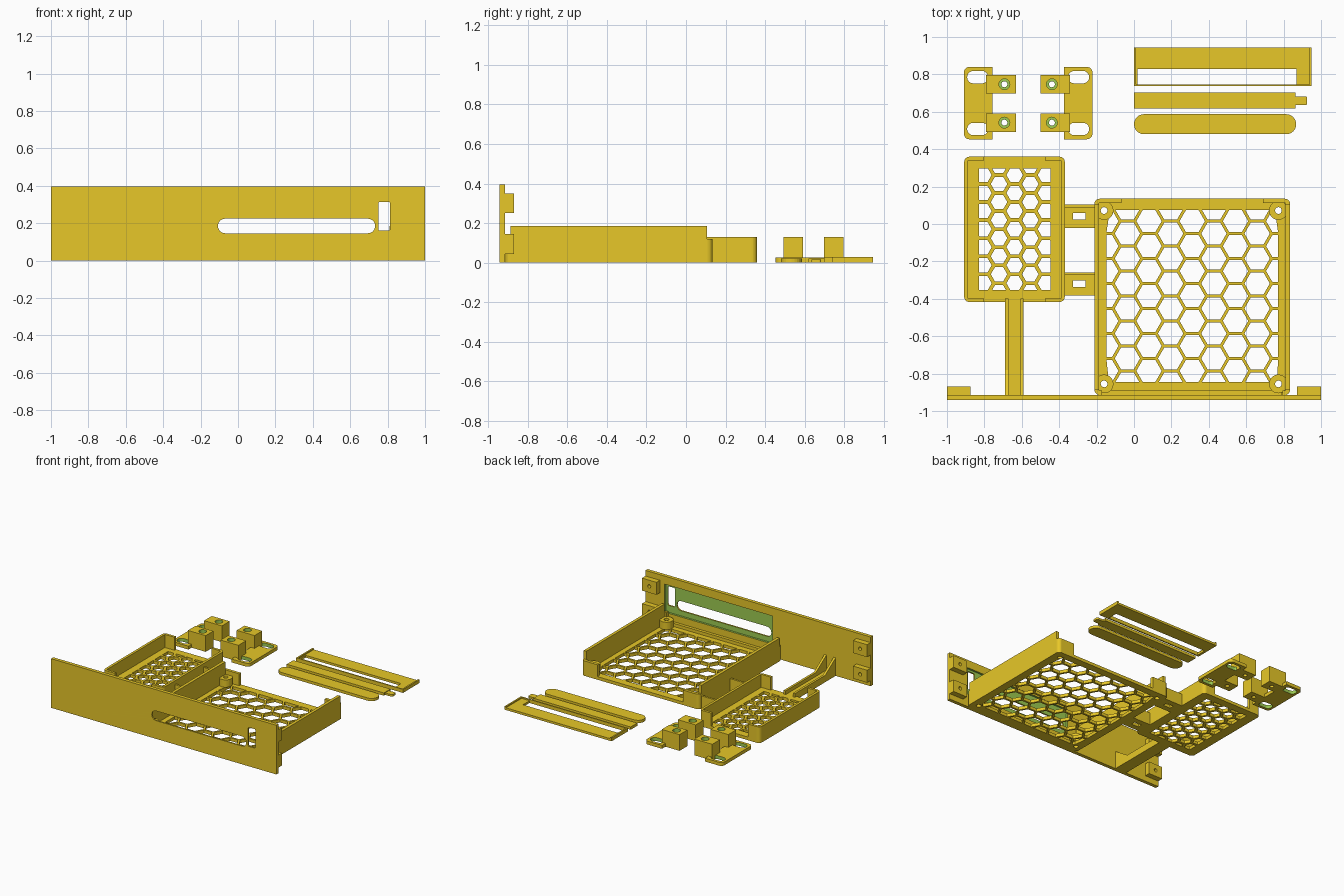
import bpy, bmesh, math
from mathutils import Matrix

if "Cube" in bpy.data.objects:
    bpy.data.objects.remove(bpy.data.objects["Cube"])


def material(name, rgb):
    m = bpy.data.materials.new(name)
    m.diffuse_color = (*rgb, 1)
    m.use_nodes = True
    m.node_tree.nodes["Principled BSDF"].inputs["Base Color"].default_value = m.diffuse_color
    return m


YELLOW = material("golden yellow", (0.947, 0.679, 0.025))
GREEN = material("cut green", (0.337, 0.597, 0.083))


# ---- outline helpers -------------------------------------------------
def arc(cx, cy, r, a0, a1, n=6):
    return [(cx + r * math.cos(math.radians(a0 + (a1 - a0) * i / n)),
             cy + r * math.sin(math.radians(a0 + (a1 - a0) * i / n))) for i in range(n + 1)]


def circle(cx, cy, r, n=20):
    return arc(cx, cy, r, 0, 360, n)[:-1]


def rect(x0, x1, y0, y1):
    return [(x0, y0), (x1, y0), (x1, y1), (x0, y1)]


def rounded(x0, x1, y0, y1, r):
    return (arc(x1 - r, y1 - r, r, 0, 90) + arc(x0 + r, y1 - r, r, 90, 180)
            + arc(x0 + r, y0 + r, r, 180, 270) + arc(x1 - r, y0 + r, r, 270, 360))


def flip(loop, axis):
    return [(2 * axis - x, y) for x, y in loop]


def clip(poly, axis, limit, sign):
    """Keep the part of a convex outline on one side of a line."""
    out = []
    for a, b in zip(poly, poly[1:] + poly[:1]):
        da, db = sign * (a[axis] - limit), sign * (b[axis] - limit)
        if da >= 0:
            out.append(a)
        if da * db < 0:
            t = da / (da - db)
            out.append((a[0] + (b[0] - a[0]) * t, a[1] + (b[1] - a[1]) * t))
    return out


def honeycomb(x0, x1, y0, y1, pitch, bar, keep_out=()):
    cx, cy, r = (x0 + x1) / 2, (y0 + y1) / 2, (pitch - bar) / math.sqrt(3)
    cells = []
    for i in range(-8, 9):
        for j in range(-8, 9):
            p = circle(cx + i * pitch * 0.866, cy + (j + 0.5 * (i % 2)) * pitch, r, 6)
            for axis, limit, sign in ((0, x0, 1), (0, x1, -1), (1, y0, 1), (1, y1, -1)):
                p = clip(p, axis, limit, sign)
            if len(p) < 3:
                continue
            area = sum(a[0] * b[1] - b[0] * a[1] for a, b in zip(p, p[1:] + p[:1])) / 2
            if area < 0.0002:
                continue
            # push corners away from the screw holes
            for hx, hy in keep_out:
                q = []
                for x, y in p:
                    d = math.hypot(x - hx, y - hy)
                    k = max(1, 0.032 / max(d, 1e-4))
                    q.append((hx + (x - hx) * k, hy + (y - hy) * k))
                p = q
            cells.append(p)
    return cells


# ---- extruded plate with holes; upright plates run along -y -----------
def plate(name, loops, z0, z1, upright=False, green=None):
    cu = bpy.data.curves.new(name, 'CURVE')
    cu.dimensions, cu.fill_mode, cu.extrude = '2D', 'BOTH', (z1 - z0) / 2
    for loop in loops:
        s = cu.splines.new('POLY')
        s.points.add(len(loop) - 1)
        for p, (x, y) in zip(s.points, loop):
            p.co = (x, y, 0, 1)
        s.use_cyclic_u = True
    tmp = bpy.data.objects.new(name + "_outline", cu)
    bpy.context.collection.objects.link(tmp)
    bpy.context.view_layer.update()
    me = bpy.data.meshes.new_from_object(tmp.evaluated_get(bpy.context.evaluated_depsgraph_get()))
    bpy.data.objects.remove(tmp)
    me.name = name
    me.materials.clear()
    me.materials.append(YELLOW)
    me.materials.append(GREEN)
    me.transform(Matrix.Translation((0, 0, (z0 + z1) / 2)))
    if upright:
        me.transform(Matrix.Rotation(math.pi / 2, 4, 'X'))
    bm = bmesh.new()
    bm.from_mesh(me)
    bmesh.ops.remove_doubles(bm, verts=bm.verts, dist=1e-5)
    bmesh.ops.recalc_face_normals(bm, faces=bm.faces)
    for f in bm.faces:
        f.smooth = False
        f.material_index = int(bool(green and green(f.calc_center_median(), f.normal)))
    bm.to_mesh(me)
    bm.free()
    ob = bpy.data.objects.new(name, me)
    bpy.context.collection.objects.link(ob)
    return ob


# ---- front panel: thin skin with openings, recessed from behind -------
slot = rounded(-0.107, 0.733, 0.146, 0.224, 0.038)
window = rounded(0.75, 0.813, 0.16, 0.313, 0.008)
plate("front_panel_skin", [rect(-1, 1, 0, 0.395), slot, window], 0.93, 0.942, True,
      lambda c, n: n.y > 0.5)
plate("front_panel_back", [rect(-1, 1, 0, 0.395), rect(-0.13, 0.83, 0.105, 0.33)],
      0.914, 0.93, True,
      lambda c, n: abs(n.y) < 0.5 and -0.2 < c.x < 0.9 and 0.05 < c.z < 0.36)
for x0, x1 in ((-1, -0.875), (0.872, 1)):
    for z0 in (0.045, 0.25):
        plate("panel_mount_block", [rect(x0, x1, z0, z0 + 0.1),
              circle((x0 + x1) / 2, z0 + 0.05, 0.014, 12)], 0.87, 0.914, True)


# ---- trays: honeycomb floor, side walls, corner lips ------------------
def tray(name, x0, x1, y0, y1, r, t, low, high, lip_front, lip_back, hole, pitch, bar, bosses=()):
    cells = honeycomb(*hole, pitch, bar, bosses)
    screws = [circle(x, y, 0.018) for x, y in bosses]
    plate(name + "_floor", [rounded(x0, x1, y0, y1, r)] + cells + screws, 0, 0.025)
    wall = ([(x0 + lip_back, y1)] + arc(x0 + r, y1 - r, r, 90, 180)
            + arc(x0 + r, y0 + r, r, 180, 270)
            + [(x0 + lip_front, y0), (x0 + lip_front, y0 + t), (x0 + t, y0 + t),
               (x0 + t, y1 - t), (x0 + lip_back, y1 - t)])
    upper = rect(x0, x0 + t, y0 + r, y1 - r)
    mid = (x0 + x1) / 2
    for side, f in (("left", lambda l: l), ("right", lambda l: flip(l, mid))):
        plate(f"{name}_{side}_wall", [f(wall)], 0.025, low)
        if high > low:
            plate(f"{name}_{side}_upper_wall", [f(upper)], low, high)
    for x, y in bosses:
        plate(name + "_screw_boss", [circle(x, y, 0.05, 28), circle(x, y, 0.018)], 0.025, 0.085)


tray("large_tray", -0.212, 0.835, -0.914, 0.135, 0.028, 0.024, 0.12, 0.186, 0.04, 0.145,
     (-0.147, 0.77, -0.845, 0.075), 0.1335, 0.016,
     [(x, y) for x in (-0.16, 0.772) for y in (-0.855, 0.072)])
plate("large_tray_front_lip", [rect(-0.17, 0.79, -0.914, -0.89)], 0.025, 0.05)
tray("small_tray", -0.908, -0.37, -0.417, 0.36, 0.028, 0.02, 0.13, 0.13, 0.105, 0.105,
     (-0.83, -0.446, -0.353, 0.298), 0.0965, 0.02)

# ---- links between the trays -----------------------------------------
for y0, y1 in ((-0.022, 0.105), (-0.382, -0.258)):
    m = (y0 + y1) / 2
    plate("tray_link", [rect(-0.37, -0.212, y0, y1),
          rect(-0.325, -0.26, m - 0.018, m + 0.018)], 0, 0.025)
    plate("tray_link_rib", [rect(-0.37, -0.212, y1 - 0.016, y1)], 0.025, 0.1)

# ---- arm from the small tray to the front panel -----------------------
plate("support_arm", [rect(-0.69, -0.59, -0.914, -0.417)], 0, 0.025)
for x in (-0.69, -0.608):
    rib = plate("support_arm_rib", [[(-0.914, 0.025), (-0.397, 0.025), (-0.397, 0.055),
                (-0.78, 0.055), (-0.914, 0.145)]], x, x + 0.018)
    # profile drawn as (y, z), thickness along x
    rib.data.transform(Matrix(((0, 0, 1, 0), (1, 0, 0, 0), (0, 1, 0, 0), (0, 0, 0, 1))))

# ---- pair of slotted clamp brackets -----------------------------------
AXIS = -0.566
for f in (lambda l: l, lambda l: flip(l, AXIS)):
    base = ([(-0.757, 0.453), (-0.757, 0.84)] + arc(-0.88, 0.81, 0.03, 90, 180)
            + arc(-0.88, 0.483, 0.03, 180, 270))
    slots = [rounded(-0.892, -0.78, y, y + 0.066, 0.032) for y in (0.475, 0.752)]
    hx = f([(-0.836, 0)])[0][0]
    plate("bracket_base", [f(base)] + [f(s) for s in slots], 0, 0.027,
          green=lambda c, n: abs(n.z) < 0.5 and abs(c.x - hx) < 0.0575
          and min(abs(c.y - 0.508), abs(c.y - 0.785)) < 0.034)
    for y0 in (0.493, 0.698):
        block, cy = rect(-0.79, -0.632, y0, y0 + 0.098), y0 + 0.049
        bx = f([(-0.693, 0)])[0][0]
        plate("bracket_block", [f(block), circle(bx, cy, 0.016)], 0, 0.1,
              green=lambda c, n: n.z > 0.5)
        plate("bracket_block_top", [f(block), circle(bx, cy, 0.029)], 0.1, 0.13,
              green=lambda c, n: abs(n.z) < 0.5 and math.hypot(c.x - bx, c.y - cy) < 0.035)

# ---- loose slot cover parts -------------------------------------------
plate("cover_frame", [rect(0, 0.95, 0.737, 0.945), rect(0.02, 0.868, 0.747, 0.83)], 0, 0.018)
plate("cover_frame_rim", [[(0, 0.945), (0, 0.737), (0.95, 0.737), (0.95, 0.945), (0.938, 0.945),
      (0.938, 0.747), (0.012, 0.747), (0.012, 0.945)]], 0.018, 0.028)
plate("cover_bar", [rect(0, 0.863, 0.618, 0.702)], 0, 0.022)
plate("cover_bar_tip", [rounded(0.85, 0.925, 0.635, 0.683, 0.01)], 0, 0.016)
plate("cover_slug", [rounded(0, 0.867, 0.48, 0.587, 0.053)], 0, 0.022)
